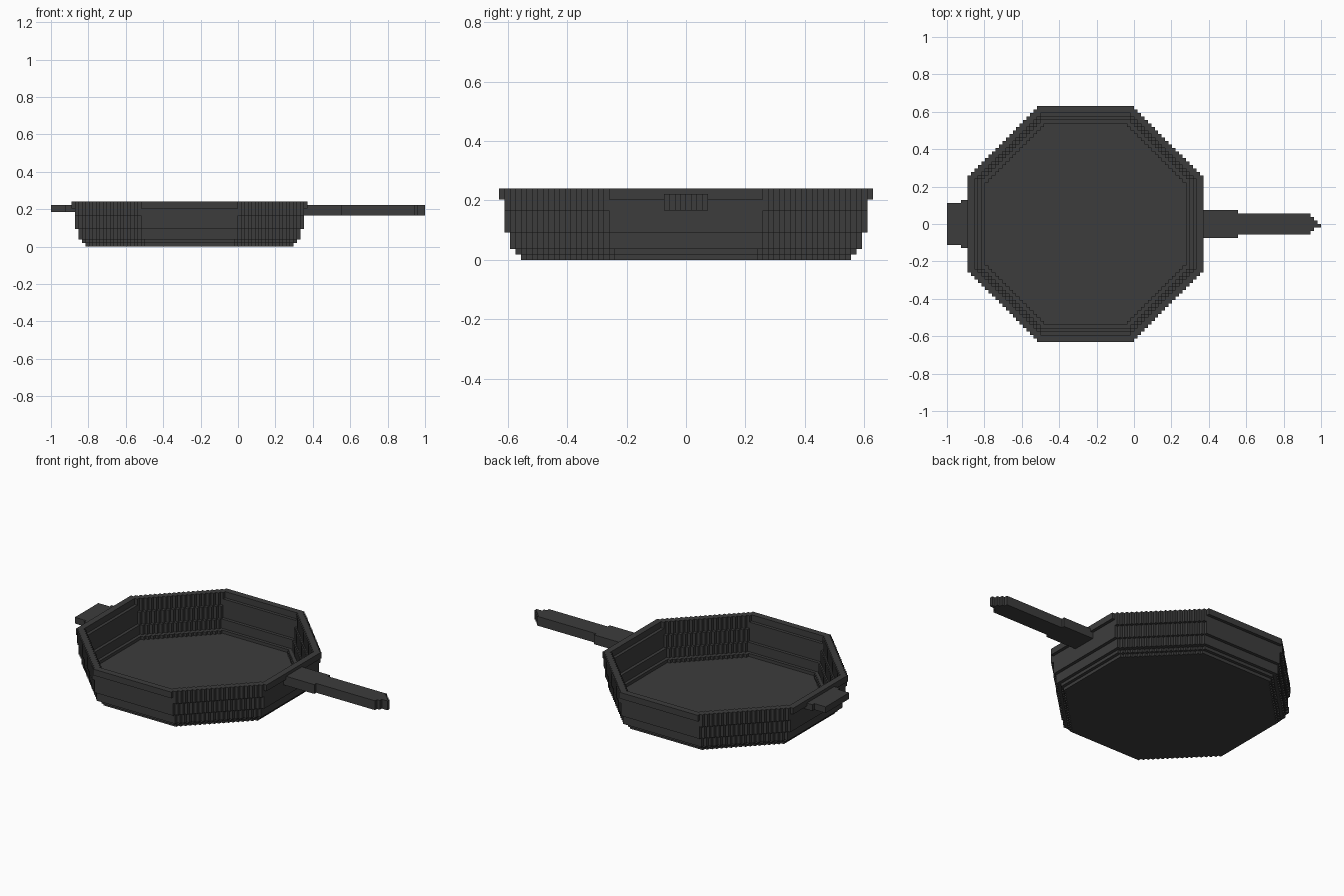
import bpy, bmesh

if "Cube" in bpy.data.objects:
    bpy.data.objects.remove(bpy.data.objects["Cube"])

U = 2 / 108            # step size of the blocky grid
CX = -14               # pan centre on the grid

iron = bpy.data.materials.new("dark iron")
iron.diffuse_color = (0.046, 0.046, 0.046, 1)
iron.use_nodes = True
iron.node_tree.nodes["Principled BSDF"].inputs["Base Color"].default_value = iron.diffuse_color


def stepped_octagon(r, k):
    """Octagon with half width r whose diagonals are staircases."""
    f = k - r
    quarter = [(r, f)]
    for i in range(r - f):
        quarter += [(r - i - 1, f + i), (r - i - 1, f + i + 1)]
    pts = []
    for _ in range(4):
        pts += quarter
        quarter = [(-y, x) for x, y in quarter]
    return [(x + CX, y) for x, y in pts]


def prism(name, loops, z0, z1):
    """Extrude an outline (with optional holes) from z0 to z1."""
    bm = bmesh.new()
    edges = []
    for loop in loops:
        vs = [bm.verts.new((x * U, y * U, z0 * U)) for x, y in loop]
        edges += [bm.edges.new((vs[i - 1], vs[i])) for i in range(len(vs))]
    bmesh.ops.triangle_fill(bm, use_beauty=True, edges=edges, normal=(0, 0, 1))
    res = bmesh.ops.extrude_face_region(bm, geom=bm.faces[:], use_keep_orig=True)
    top = [v for v in res["geom"] if isinstance(v, bmesh.types.BMVert)]
    bmesh.ops.translate(bm, verts=top, vec=(0, 0, (z1 - z0) * U))
    bmesh.ops.recalc_face_normals(bm, faces=bm.faces)
    me = bpy.data.meshes.new(name)
    bm.to_mesh(me)
    bm.free()
    me.materials.append(iron)
    ob = bpy.data.objects.new(name, me)
    bpy.context.collection.objects.link(ob)


# pan floor
prism("pan_floor", [stepped_octagon(30, 43)], 0, 1)

# flaring wall rings: name, half width, diagonal reach, bottom, top
for name, r, k, z0, z1 in [("wall_base", 31, 44, 1, 2),
                           ("wall_lower", 32, 46, 2, 5),
                           ("wall_middle", 33, 47, 5, 9),
                           ("wall_upper", 33, 48, 9, 11),
                           ("rim", 34, 48, 11, 13)]:
    prism(name, [stepped_octagon(r, k), stepped_octagon(r - 2, k - 3)], z0, z1)

# long handle with a wide root and a pointed tip
prism("handle", [[(18, -4), (30, -4), (30, -3), (51, -3), (51, -2), (52, -2),
                  (52, -1), (54, -1), (54, 0), (53, 0), (53, 1), (52, 1),
                  (52, 2), (51, 2), (51, 3), (30, 3), (30, 4), (18, 4)]], 9, 12)

# short helper grip on the other side
prism("helper_grip", [[(-54, -6), (-50, -6), (-50, -7), (-46, -7),
                       (-46, 7), (-50, 7), (-50, 6), (-54, 6)]], 10, 12)
